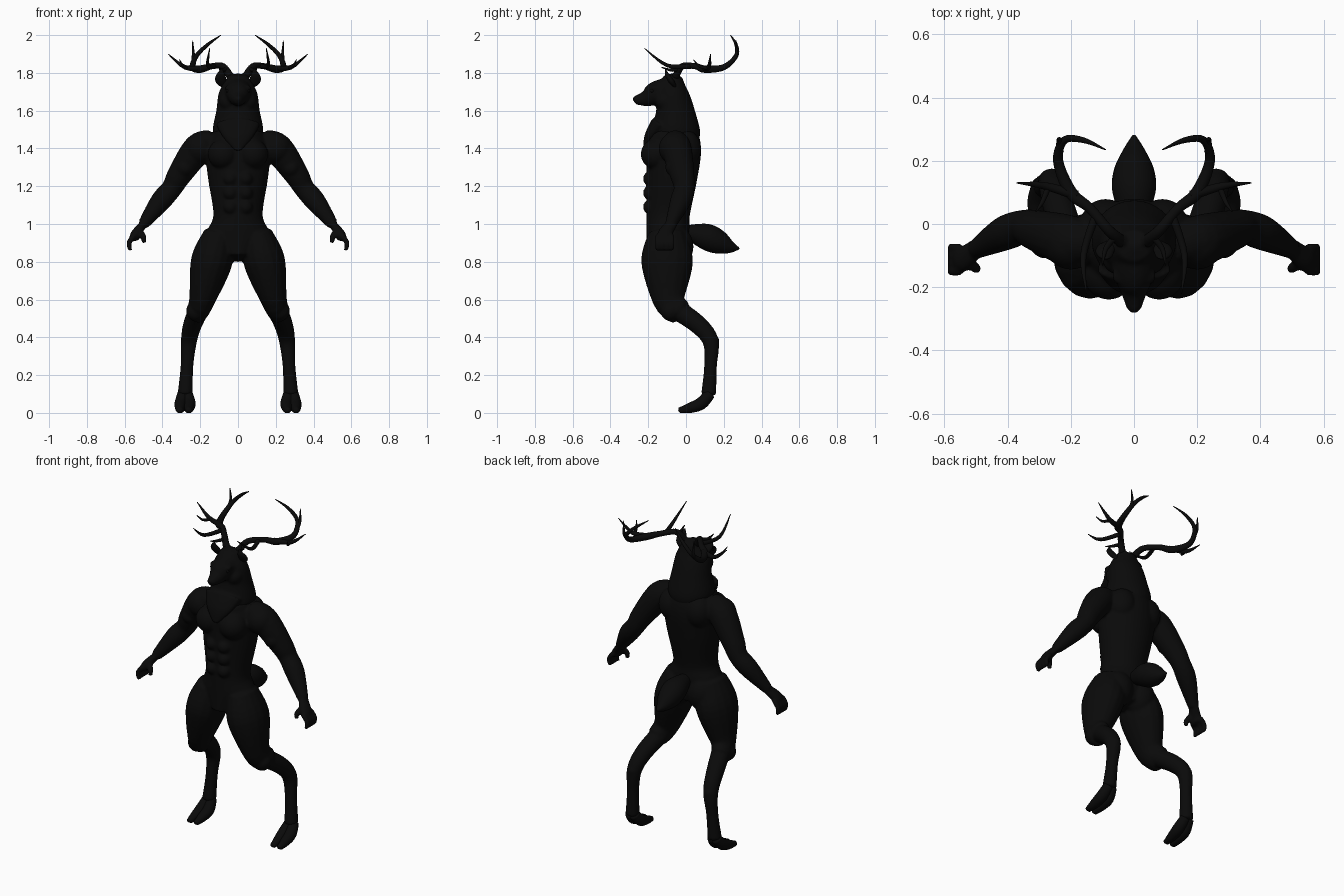
import bpy, bmesh
from math import sin, cos, tau
from mathutils import Vector, Matrix

default_cube = bpy.data.objects.get("Cube")
if default_cube:
    bpy.data.objects.remove(default_cube, do_unlink=True)

black = (.003, .003, .003, 1)
fur = bpy.data.materials.new("black_fur")
fur.use_nodes = True
fur.diffuse_color = black
shader = fur.node_tree.nodes["Principled BSDF"]
shader.inputs["Base Color"].default_value = black
shader.inputs["Roughness"].default_value = .9

ACROSS = Vector((1, 0, 0))
DEPTH = Vector((0, 1, 0))


def catmull_rom(points, steps):
    """Smooth a path; every coordinate of a point, radii included, is blended."""
    padded = [points[0]] + points + [points[-1]]
    result = []
    for before, start, end, after in zip(padded, padded[1:], padded[2:], padded[3:]):
        for step in range(steps):
            t = step / steps
            result.append([
                b + t * ((c - a) + t * (2 * a - 5 * b + 4 * c - d + t * (3 * b - a - 3 * c + d))) / 2
                for a, b, c, d in zip(before, start, end, after)])
    return result + [points[-1]]


def tube(mesh, points, axis=ACROSS, side=1, flat=1, sides=16, steps=5):
    """Round-ended tube through (x, y, z, radius) or (x, y, z, radius, second radius)."""
    points = [p if len(p) > 4 else (*p, p[3] * flat) for p in points]
    path = catmull_rom(points, steps)
    centres = [Vector(p[:3]) for p in path]
    last = len(path) - 1
    rings = []
    for i, (centre, sample) in enumerate(zip(centres, path)):
        along = (centres[min(i + 1, last)] - centres[max(i - 1, 0)]).normalized()
        u = (axis - along * axis.dot(along)).normalized()
        v = along.cross(u)
        width, thickness = sample[3:]

        def vertex(co):
            return mesh.verts.new((co.x * side, co.y, co.z))

        angles = [tau * k / sides for k in range(sides)]
        ring = [vertex(centre + u * width * cos(a) + v * thickness * sin(a)) for a in angles]
        rings.append(ring)
        if i in (0, last):
            outward = along if i else -along
            pole = vertex(centre + outward * min(width, thickness) * .4)
            for k in range(sides):
                mesh.faces.new((ring[k - 1], ring[k], pole))
    for lower, upper in zip(rings, rings[1:]):
        for k in range(sides):
            mesh.faces.new((lower[k - 1], lower[k], upper[k], upper[k - 1]))


def column(mesh, rows):
    """Upright loft from rows of (height, front, back, half width)."""
    tube(mesh, [(0, (front + back) / 2, z, half_width, (back - front) / 2)
                for z, front, back, half_width in rows], sides=32)


def ball(mesh, centre, radius, side=1, tall=1):
    x, y, z = centre
    place = Matrix.Translation((x * side, y, z)) @ Matrix.Diagonal((1, 1, tall, 1))
    bmesh.ops.create_uvsphere(mesh, u_segments=20, v_segments=12, radius=radius, matrix=place)


def finish(name, mesh, fuse=False):
    bmesh.ops.recalc_face_normals(mesh, faces=mesh.faces[:])
    for face in mesh.faces:
        face.smooth = True
    data = bpy.data.meshes.new(name)
    mesh.to_mesh(data)
    mesh.free()
    data.materials.append(fur)
    part = bpy.data.objects.new(name, data)
    bpy.context.collection.objects.link(part)
    if fuse:
        # Merge overlapping masses into one skin
        remesh = part.modifiers.new("fuse", 'REMESH')
        remesh.mode = 'VOXEL'
        remesh.voxel_size = .008
        remesh.use_smooth_shade = True
        soften = part.modifiers.new("soften", 'SMOOTH')
        soften.iterations = 4


def add_torso(mesh):
    chest_line = -.21
    profile = [(1.5, .05, .12), (1.4, .08, .17), (1.25, .06, .16),
               (1.05, .02, .13), (.95, .02, .16), (.83, 0, .08)]
    column(mesh, [(z, chest_line, back, half_width) for z, back, half_width in profile])


def add_muscles(mesh, side):
    ball(mesh, (.08, -.16, 1.37), .08, side)          # chest
    ball(mesh, (.2, -.06, 1.4), .085, side)           # shoulder
    ball(mesh, (.09, 0, 1.4), .08, side, tall=1.2)    # shoulder blade
    ball(mesh, (.08, -.05, .88), .09, side, tall=1.2)  # rump
    ball(mesh, (.28, -.06, 1.3), .05, side)           # upper arm
    ball(mesh, (.22, -.08, .54), .055, side)          # knee
    ball(mesh, (.26, .14, .38), .037, side)           # hock
    for row in range(3):
        ball(mesh, (.04, -.19, 1.09 + row * .075), .038, side)


def add_arm(mesh, side):
    tube(mesh, [(.13, -.06, 1.44, .06), (.21, -.05, 1.4, .08), (.31, -.02, 1.26, .065),
                (.35, -.01, 1.19, .055), (.41, -.03, 1.12, .055), (.5, -.08, 1, .031)], DEPTH, side)
    # palm, four fingers and thumb
    tube(mesh, [(.49, -.07, 1.01, .03), (.54, -.11, .95, .04), (.55, -.11, .92, .04)],
         DEPTH, side, flat=.65)
    for finger in range(4):
        y = -.15 + finger * .025
        tube(mesh, [(.55, y, .94, .014), (.577, y, .9, .014), (.57, y, .86, .011)], DEPTH, side)
    tube(mesh, [(.52, -.12, .96, .018), (.5, -.14, .93, .016), (.5, -.14, .9, .012)], DEPTH, side)


def add_leg(mesh, side):
    tube(mesh, [(.1, -.1, .95, .08), (.14, -.1, .8, .11), (.19, -.09, .6, .07),
                (.22, -.03, .53, .055)], side=side, flat=1.25)
    tube(mesh, [(.2, -.07, .56, .055), (.24, .06, .47, .05), (.26, .13, .38, .043),
                (.27, .13, .25, .034), (.28, .12, .1, .04)], side=side)


body = bmesh.new()
add_torso(body)
for side in (1, -1):
    add_muscles(body, side)
    add_arm(body, side)
    add_leg(body, side)
finish("body", body, fuse=True)

# Head with heavy neck, long muzzle and pointed chest mane
head = bmesh.new()
column(head, [(1.44, -.17, .06, .1), (1.49, -.18, .075, .134), (1.6, -.16, .045, .115),
              (1.7, -.155, .01, .1), (1.78, -.12, -.02, .055)])
tube(head, [(0, -.08, 1.7, .08), (0, -.16, 1.69, .066), (0, -.21, 1.665, .044),
            (0, -.27, 1.655, .022)])
tube(head, [(0, -.14, 1.53, .12), (0, -.19, 1.46, .08), (0, -.22, 1.39, .02)], flat=.4)
ball(head, (0, -.265, 1.662), .018)
for side in (1, -1):
    ball(head, (.045, -.165, 1.72), .025, side, tall=.6)   # brow
    ball(head, (.05, -.11, 1.65), .05, side)               # cheek
    tube(head, [(.03, -.05, 1.76, .02), (.045, -.05, 1.8, .017)], side=side)
finish("head", head, fuse=True)

for side, label in ((1, "left"), (-1, "right")):
    eye = bmesh.new()
    ball(eye, (.052, -.178, 1.705), .011, side)
    finish(label + "_eye", eye)

    ear = bmesh.new()
    tube(ear, [(.06, -.06, 1.73, .02), (.09, -.08, 1.76, .03), (.09, -.1, 1.79, .023),
               (.085, -.11, 1.82, .004)], side=side, flat=.5)
    finish(label + "_ear", ear)

    # Antler: main beam, then each tine tapering to a point
    antler = bmesh.new()
    tube(antler, [(.04, -.055, 1.78, .02), (.08, -.02, 1.835, .017), (.14, .05, 1.835, .016),
                  (.2, .1, 1.82, .02), (.24, .2, 1.83, .016), (.22, .265, 1.89, .012),
                  (.16, .265, 1.95, .009), (.09, .235, 2, .002)], DEPTH, side)
    tines = {
        "outer": [(.18, .09, 1.825, .016), (.28, .12, 1.83, .012), (.37, .13, 1.9, .002)],
        "rear": [(.235, .23, 1.85, .013), (.236, .265, 1.89, .009), (.24, .265, 1.97, .002)],
        "front": [(.12, .03, 1.835, .013), (.16, -.1, 1.84, .01), (.15, -.22, 1.93, .002)],
        "brow": [(.06, -.04, 1.82, .011), (.09, -.08, 1.815, .008), (.1, -.13, 1.83, .002)],
        "spur": [(.27, .12, 1.825, .01), (.29, .07, 1.835, .007), (.31, .04, 1.87, .002)],
    }
    for name, tine in tines.items():
        tube(antler, tine, DEPTH if name == "outer" else ACROSS, side)
    finish(label + "_antler", antler)

    # Cloven hoof: two toes flattened on the ground
    hoof = bmesh.new()
    for spread in (-.023, .023):
        tube(hoof, [(.28 + spread / 2, .125, .1, .03), (.28 + spread, .08, .05, .033),
                    (.283 + spread, .02, .026, .027), (.285 + spread, -.035, .012, .016)], side=side)
    for vert in hoof.verts:
        vert.co.z = max(vert.co.z, 0)
    finish(label + "_hoof", hoof)

# Bushy pointed tail
tail = bmesh.new()
tube(tail, [(0, 0, .96, .035), (0, .1, .935, .068), (0, .17, .905, .064),
            (0, .23, .88, .037), (0, .28, .87, .006)])
finish("tail", tail)
